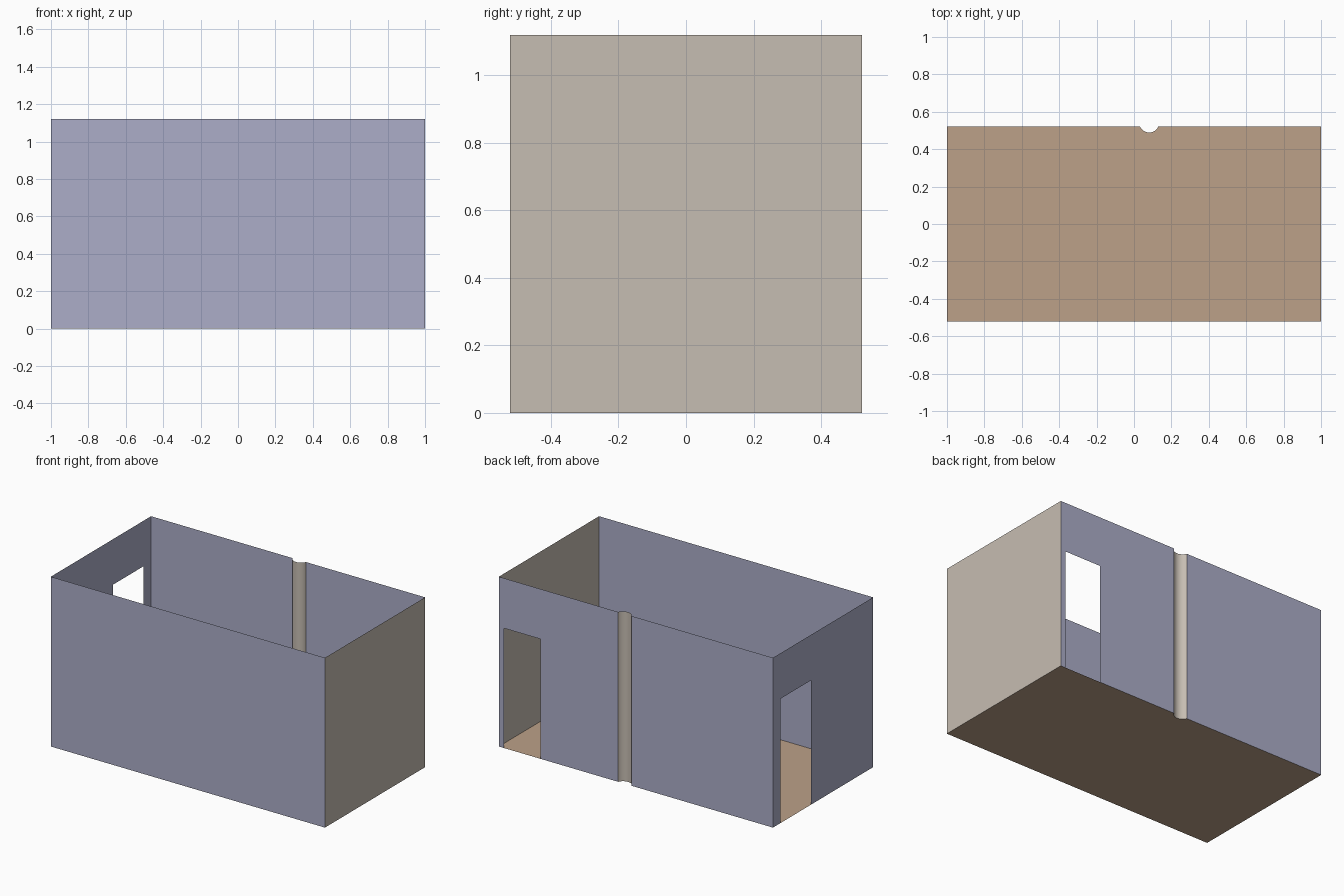
import bpy, math

if "Cube" in bpy.data.objects:
    bpy.data.objects.remove(bpy.data.objects["Cube"])

W, D, H = 1.0, 0.522, 1.12           # half width, half depth, wall height
NX, NC, ND = 0.081, 0.049, 0.033     # pipe recess: centre x, half chord, depth


def material(name, rgb):
    m = bpy.data.materials.new(name)
    lin = [((c / 255 + 0.055) / 1.055) ** 2.4 for c in rgb]
    m.diffuse_color = (*lin, 1)
    m.use_nodes = True
    m.node_tree.nodes["Principled BSDF"].inputs["Base Color"].default_value = m.diffuse_color
    return m


blue = material("blue grey wall", (172, 174, 200))
taupe = material("taupe wall", (198, 189, 178))
tan = material("tan floor", (188, 161, 136))


def sheet(name, verts, faces, mat):
    me = bpy.data.meshes.new(name)
    me.from_pydata(verts, [], faces)
    me.materials.append(mat)
    ob = bpy.data.objects.new(name, me)
    bpy.context.collection.objects.link(ob)
    return ob


def wall(name, a, b, mat, door=None):
    """Upright sheet from a to b; door = (start, end, height) measured along it."""
    length = math.dist(a, b)
    outline = [(0, 0)]
    if door:
        s, e, h = door
        outline += [(s, 0), (s, h), (e, h), (e, 0)]
    outline += [(length, 0), (length, H), (0, H)]
    verts = [(a[0] + (b[0] - a[0]) * t / length,
              a[1] + (b[1] - a[1]) * t / length, z) for t, z in outline]
    return sheet(name, verts, [range(len(verts))], mat)


# Arc of the recess, from right to left
R = (NC ** 2 + ND ** 2) / (2 * ND)
half = math.asin(NC / R)
N = 24
arc = []
for i in range(N + 1):
    t = half - 2 * half * i / N
    arc.append((NX + R * math.sin(t), D - ND + R - R * math.cos(t)))

# Floor, notched around the recess
plan = [(-W, -D), (W, -D), (W, D)] + arc + [(-W, D)]
sheet("floor", [(x, y, 0) for x, y in plan], [range(len(plan))], tan)

# Walls, counter-clockwise so they face outwards
wall("front_wall", (-W, -D), (W, -D), blue)
wall("right_wall", (W, -D), (W, D), taupe)
wall("back_wall_right", (W, D), arc[0], blue, door=(0.036, 0.302, 0.79))
wall("back_wall_left", arc[-1], (-W, D), blue)
wall("left_wall", (-W, D), (-W, -D), blue, door=(0.078, 0.398, 0.82))

# Curved recess in the back wall
verts = [(x, y, z) for x, y in arc for z in (0, H)]
faces = [(2 * i, 2 * i + 2, 2 * i + 3, 2 * i + 1) for i in range(N)]
recess = sheet("pipe_recess", verts, faces, taupe)
for p in recess.data.polygons:
    p.use_smooth = True
